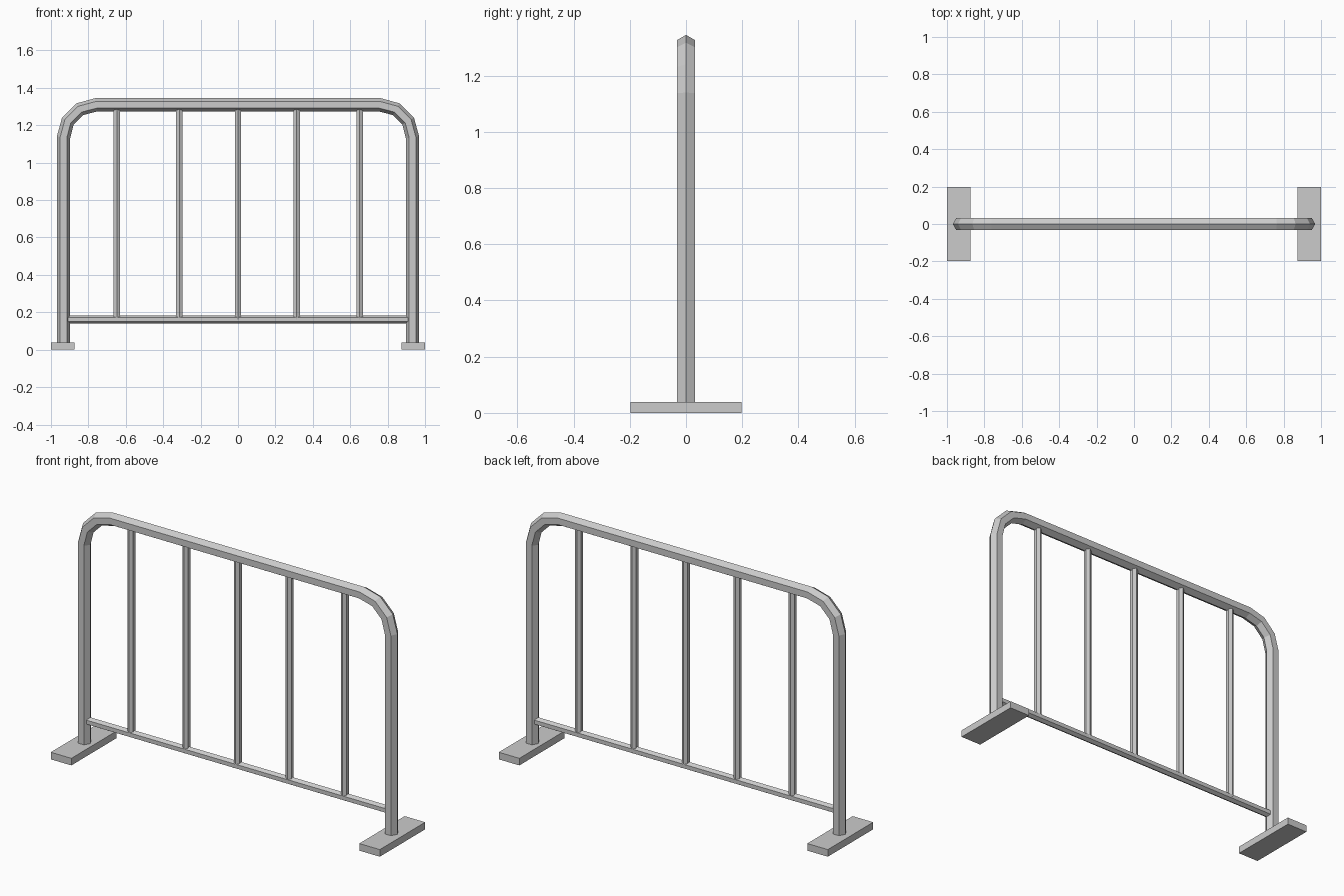
import bpy, bmesh
from math import cos, sin, pi, radians
from mathutils import Vector

if "Cube" in bpy.data.objects:
    bpy.data.objects.remove(bpy.data.objects["Cube"])

Y = Vector((0, 1, 0))


def tube(name, path, r, turn=0.0, sides=6):
    """Sweep a hexagonal section along a path of (x, z) points."""
    pts = [Vector((x, 0, z)) for x, z in path]
    bm = bmesh.new()
    rings = []
    for i, p in enumerate(pts):
        before = (p - pts[i - 1]).normalized() if i else Vector()
        after = (pts[i + 1] - p).normalized() if i < len(pts) - 1 else Vector()
        n = (before + after).normalized().cross(Y)
        rings.append([bm.verts.new(p + r * (n * cos(a) + Y * sin(a)))
                      for a in (turn + 2 * pi * k / sides for k in range(sides))])
    for a, b in zip(rings, rings[1:]):
        for k in range(sides):
            j = (k + 1) % sides
            bm.faces.new((a[k], a[j], b[j], b[k]))
    bm.faces.new(rings[0])
    bm.faces.new(rings[-1])
    bmesh.ops.recalc_face_normals(bm, faces=bm.faces)
    me = bpy.data.meshes.new(name)
    bm.to_mesh(me)
    bm.free()
    ob = bpy.data.objects.new(name, me)
    bpy.context.collection.objects.link(ob)
    return ob


# Outer hoop: two legs joined by a top rail with three-segment corners
LEG_X, TOP_Z, BEND = 0.933, 1.309, 0.174
left = [(-LEG_X, 0.02)]
for deg in (0, 30, 60, 90):
    a = radians(deg)
    left.append((-LEG_X + BEND * (1 - cos(a)), TOP_Z - BEND * (1 - sin(a))))
right = [(-x, z) for x, z in reversed(left)]
tube("outer_hoop", left + right, 0.036)

# Lower rail
RAIL_Z = 0.161
tube("lower_rail", [(-0.92, RAIL_Z), (0.92, RAIL_Z)], 0.022)

# Upright bars
for i, x in enumerate((-0.648, -0.314, 0, 0.314, 0.65)):
    tube(f"upright_bar_{i + 1}", [(x, RAIL_Z), (x, TOP_Z - 0.02)], 0.02, turn=pi / 6)

# Flat feet
for side, s in (("left", -1), ("right", 1)):
    bpy.ops.mesh.primitive_cube_add(size=1, location=(s * 0.9375, 0, 0.0195))
    foot = bpy.context.object
    foot.name = f"{side}_foot"
    foot.scale = (0.125, 0.394, 0.039)
